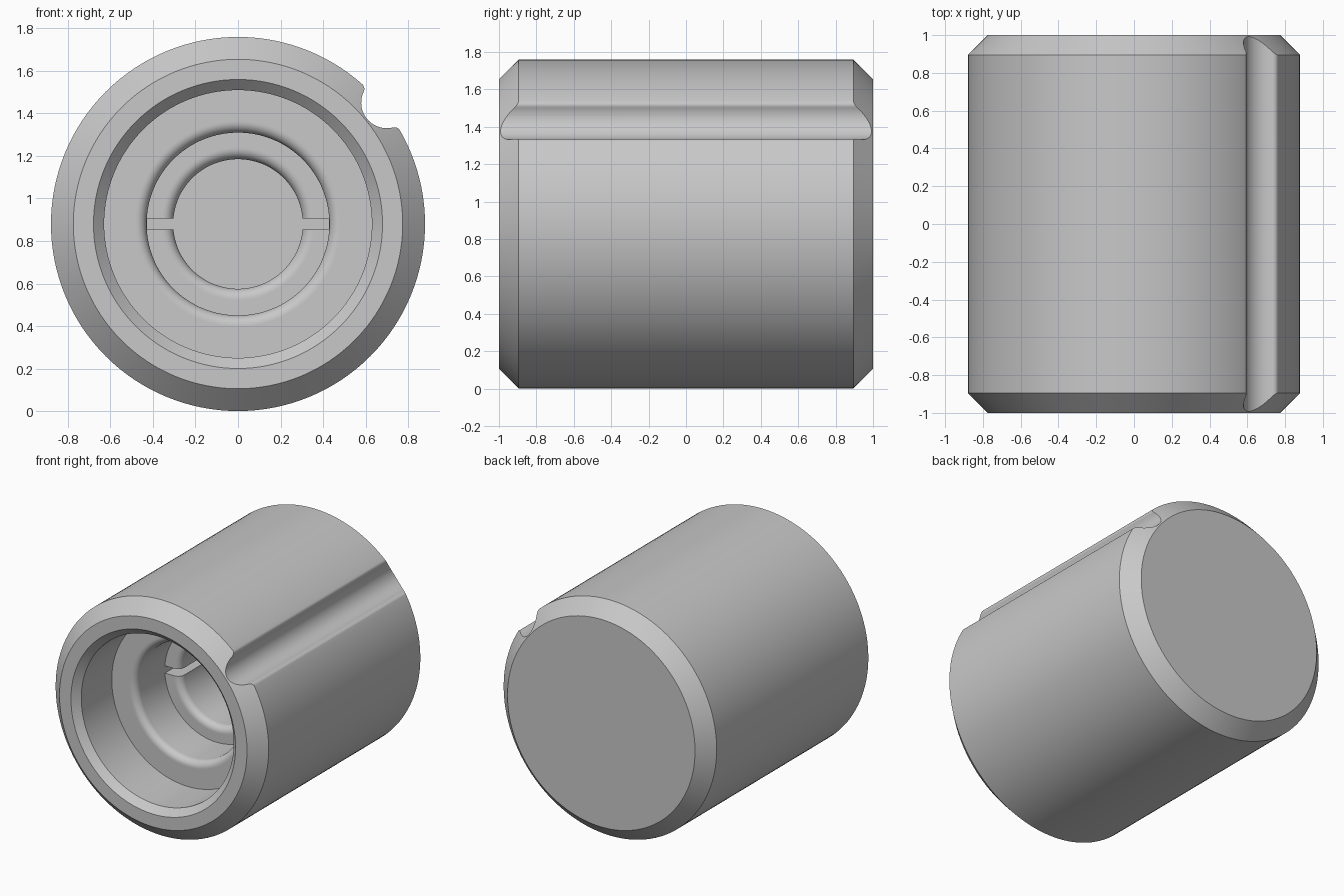
import bpy
import bmesh
from math import sin, cos, pi, atan2, acos, radians
from mathutils import Vector, Matrix

RADIUS = 0.88      # outer radius, also the height of the axis
HALF = 1.0         # half length along y
SEGMENTS = 128

cube = bpy.data.objects.get("Cube")
if cube:
    bpy.data.objects.remove(cube, do_unlink=True)

steel = bpy.data.materials.new("plain_grey")
grey = (0.58, 0.58, 0.58, 1.0)
steel.diffuse_color = grey
steel.use_nodes = True
steel.node_tree.nodes["Principled BSDF"].inputs["Base Color"].default_value = grey


def arc(centre, radius, start, end, steps):
    """Points along an arc, both ends included."""
    return [(centre[0] + radius * cos(start + (end - start) * i / steps),
             centre[1] + radius * sin(start + (end - start) * i / steps))
            for i in range(steps + 1)]


def finish(bm, name):
    """Turn a bmesh into a linked object with outward normals."""
    bmesh.ops.recalc_face_normals(bm, faces=bm.faces)
    mesh = bpy.data.meshes.new(name)
    bm.to_mesh(mesh)
    bm.free()
    mesh.materials.append(steel)
    obj = bpy.data.objects.new(name, mesh)
    bpy.context.collection.objects.link(obj)
    return obj


def lathe(name, profile):
    """Revolve (radius, y) points around the lengthwise axis."""
    bm = bmesh.new()
    verts = [bm.verts.new((r, y, RADIUS)) for r, y in profile]
    edges = [bm.edges.new(pair) for pair in zip(verts, verts[1:])]
    bmesh.ops.spin(bm, geom=verts + edges, cent=(0, 0, RADIUS), axis=(0, 1, 0),
                   angle=2 * pi, steps=SEGMENTS, use_merge=True)
    bmesh.ops.remove_doubles(bm, verts=bm.verts, dist=0.0001)
    return finish(bm, name)


def prism(name, outline, depth):
    """Extrude an (x, z) outline along y, centred on y = 0."""
    bm = bmesh.new()
    face = bm.faces.new([bm.verts.new((x, -depth, z)) for x, z in outline])
    moved = bmesh.ops.extrude_face_region(bm, geom=[face])["geom"]
    bmesh.ops.translate(bm, vec=(0, 2 * depth, 0),
                        verts=[v for v in moved if isinstance(v, bmesh.types.BMVert)])
    return finish(bm, name)


def block(name, low, high):
    """Axis-aligned box between two corners."""
    low, high = Vector(low), Vector(high)
    bm = bmesh.new()
    bmesh.ops.create_cube(bm, size=1, matrix=Matrix.Translation((low + high) / 2)
                          @ Matrix.Diagonal((*(high - low), 1)))
    return finish(bm, name)


def cut(target, cutter):
    """Subtract a cutter and discard it."""
    cutter.hide_render = True
    mod = target.modifiers.new("cut", "BOOLEAN")
    mod.operation = "DIFFERENCE"
    mod.solver = "EXACT"
    mod.object = cutter
    bpy.context.view_layer.objects.active = target
    bpy.ops.object.modifier_apply(modifier=mod.name)
    bpy.data.objects.remove(cutter, do_unlink=True)


# Section: chamfered shell, bore, and two stepped holes with rounded mouths
chamfer = 0.105
bore, hole, core = 0.63, 0.43, 0.305
bore_floor, ledge, core_floor = -0.59, -0.25, 0.15
mouth = 0.05
profile = [(0, HALF), (RADIUS - chamfer, HALF), (RADIUS, HALF - chamfer),
           (RADIUS, chamfer - HALF), (RADIUS - chamfer, -HALF),
           (bore + mouth, -HALF), (bore, mouth - HALF), (bore, bore_floor)]
for radius, level in ((hole, bore_floor), (core, ledge)):
    profile.append((radius + mouth * 1.1, level))
    profile += arc((radius + mouth, level + mouth), mouth, -pi / 2, -pi, 8)
    profile.append((radius, ledge if radius == hole else core_floor))
profile.append((0, core_floor))
body = lathe("sleeve_body", profile)

# Lengthwise groove with rounded lips
groove_dist, groove_r, lip = 0.903, 0.12, 0.03
reach = RADIUS - lip
alpha = acos((reach ** 2 + groove_dist ** 2 - (groove_r + lip) ** 2)
             / (2 * reach * groove_dist))
lip_centre = (reach * cos(alpha), reach * sin(alpha))
toward = atan2(-lip_centre[1], groove_dist - lip_centre[0])
side = [(1.1 * cos(alpha), 1.1 * sin(alpha))]
side += arc(lip_centre, lip, alpha, toward, 8)
side += arc((groove_dist, 0), groove_r, toward + pi, pi, 12)[1:]
outline = side + [(u, -v) for u, v in reversed(side[:-1])]
turn = radians(39.2)
groove = prism("groove_cutter",
               [(u * cos(turn) - v * sin(turn),
                 u * sin(turn) + v * cos(turn) + RADIUS) for u, v in outline], 1.2)
cut(body, groove)

# Narrow slot across the inner ledge
slot = 0.027
cut(body, block("slot_cutter", (-hole + 0.002, ledge - 0.1, RADIUS - slot),
                (hole - 0.002, core_floor - 0.004, RADIUS + slot)))

# Smooth curved faces, crisp machined edges
bpy.ops.object.select_all(action="DESELECT")
body.select_set(True)
bpy.context.view_layer.objects.active = body
bpy.ops.object.shade_smooth_by_angle(angle=radians(30))
